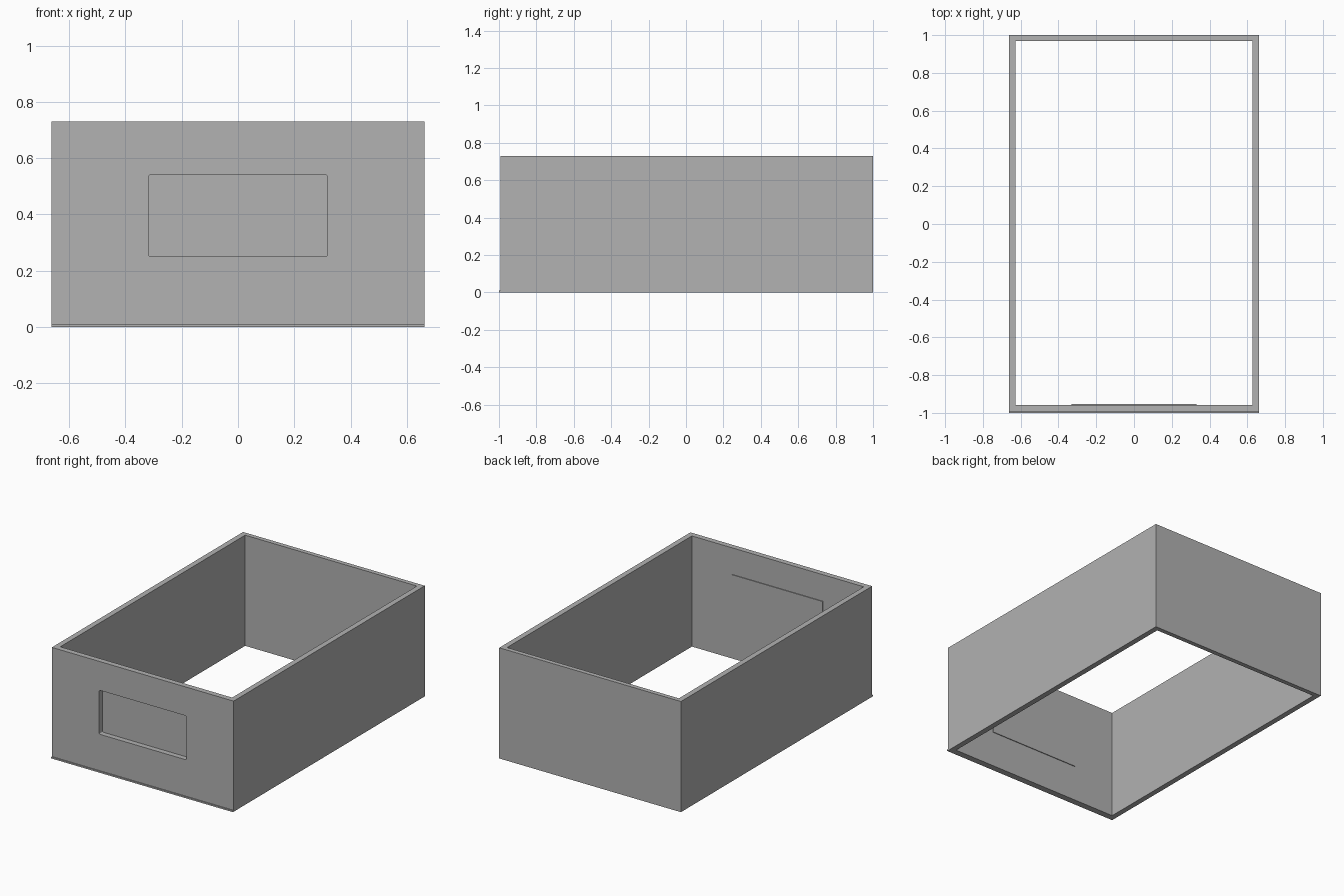
import bpy
import bmesh
from mathutils import Matrix, Vector

cube = bpy.data.objects.get("Cube")
if cube:
    bpy.data.objects.remove(cube, do_unlink=True)

grey = bpy.data.materials.new("plain_grey")
grey.use_nodes = True
grey.diffuse_color = (0.445, 0.445, 0.445, 1)
grey.node_tree.nodes["Principled BSDF"].inputs["Base Color"].default_value = grey.diffuse_color

WIDTH, HEIGHT = 0.663, 0.73      # half width, full height
FRONT, BACK = -0.993, 1.0
INNER_FRONT, INNER_BACK, INNER_WIDTH = -0.957, 0.97, 0.627


def box(name, low, high, corner=0):
    """Box between two corners; corner rounds the edges that run along y."""
    low, high = Vector(low), Vector(high)
    size = high - low
    bm = bmesh.new()
    place = Matrix.Translation((low + high) / 2) @ Matrix.Diagonal((*size, 1))
    bmesh.ops.create_cube(bm, size=1, matrix=place)
    if corner:
        along_y = [e for e in bm.edges
                   if abs(e.verts[0].co.y - e.verts[1].co.y) > size.y / 2]
        bmesh.ops.bevel(bm, geom=along_y, offset=corner, segments=3,
                        profile=0.5, affect='EDGES')
    mesh = bpy.data.meshes.new(name)
    bm.to_mesh(mesh)
    bm.free()
    mesh.materials.append(grey)
    obj = bpy.data.objects.new(name, mesh)
    bpy.context.collection.objects.link(obj)
    return obj


def cut(target, cutter):
    """Subtract the cutter from the target, then discard the cutter."""
    cutter.hide_render = True
    mod = target.modifiers.new("cut", 'BOOLEAN')
    mod.operation = 'DIFFERENCE'
    mod.solver = 'EXACT'
    mod.object = cutter
    bpy.context.view_layer.objects.active = target
    bpy.ops.object.modifier_apply(modifier=mod.name)
    bpy.data.objects.remove(cutter, do_unlink=True)


# Open rectangular sleeve with a window through its front wall
sleeve = box("sleeve", (-WIDTH, FRONT, 0), (WIDTH, BACK, HEIGHT))
cut(sleeve, box("hollow_cutter", (-INNER_WIDTH, INNER_FRONT, -0.1),
                (INNER_WIDTH, INNER_BACK, HEIGHT + 0.1)))
cut(sleeve, box("window_cutter", (-0.318, FRONT - 0.1, 0.25),
                (0.318, INNER_FRONT + 0.1, 0.54), corner=0.006))

# Thin panel closing the window from inside
box("window_panel", (-0.33, INNER_FRONT - 0.0005, 0.237),
    (0.33, INNER_FRONT + 0.005, 0.555))

# Narrow lip along the bottom of the front
box("front_lip", (-WIDTH, -1, 0), (WIDTH, FRONT, 0.01))
